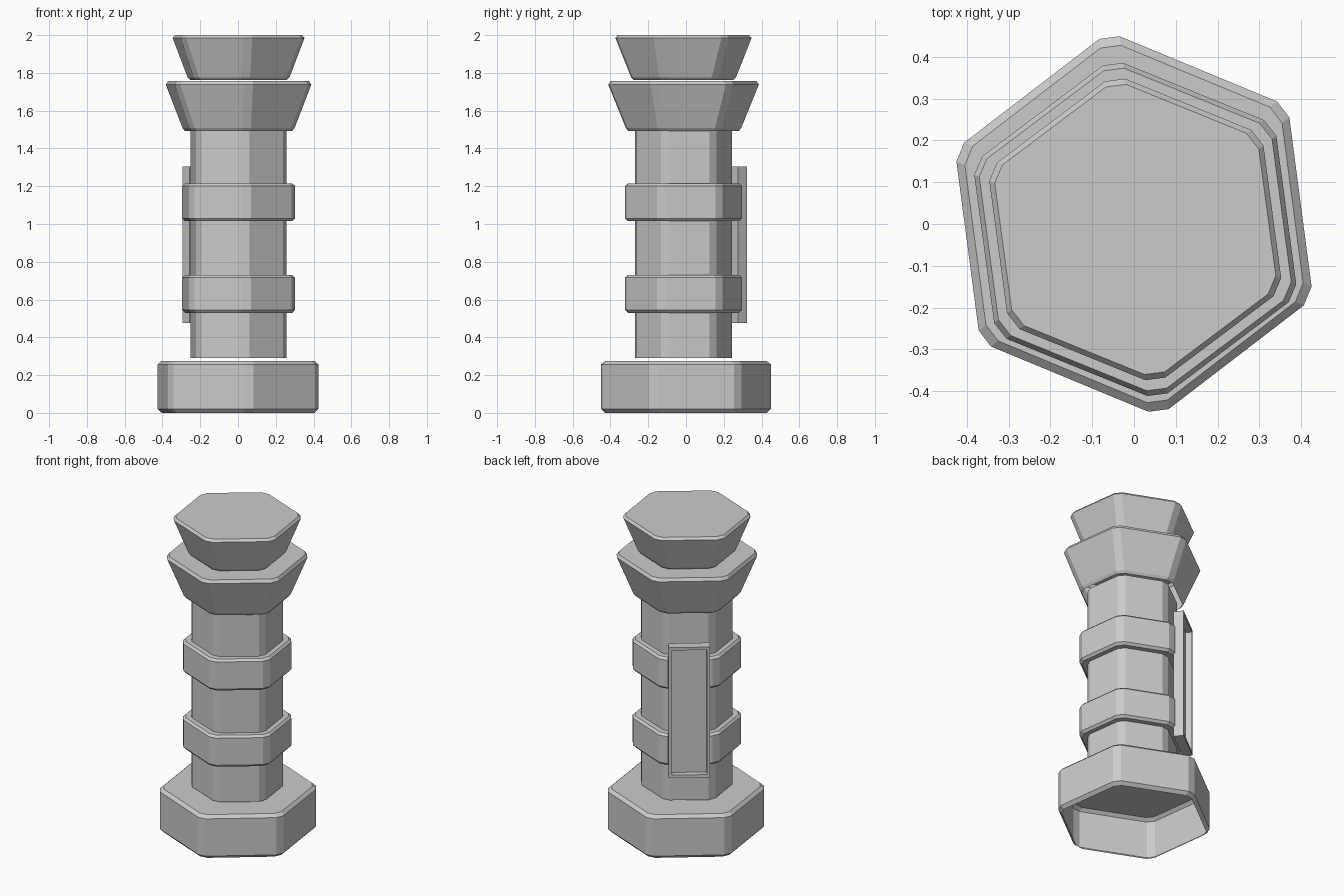
import bpy, bmesh
from math import cos, sin, radians
from mathutils import Vector, Matrix

if "Cube" in bpy.data.objects:
    bpy.data.objects.remove(bpy.data.objects["Cube"])

TURN = -22.5  # rotation of every hexagon


def make(name, bm):
    bmesh.ops.recalc_face_normals(bm, faces=bm.faces)
    mesh = bpy.data.meshes.new(name)
    bm.to_mesh(mesh)
    bm.free()
    obj = bpy.data.objects.new(name, mesh)
    bpy.context.collection.objects.link(obj)
    return obj


def hexagon(r, cut):
    """Hexagon outline with chamfered corners."""
    corners = [Vector((r * cos(radians(TURN + 60 * k)), r * sin(radians(TURN + 60 * k)), 0))
               for k in range(6)]
    pts = []
    for k, c in enumerate(corners):
        for other in (corners[k - 1], corners[(k + 1) % 6]):
            pts.append(c + (other - c).normalized() * cut)
    return pts


def hex_part(name, profile, sy=1.0, centre=(0, 0), bottom=True, top=True, cut=0.028):
    """Loft chamfered hexagons through (radius, height) pairs."""
    bm = bmesh.new()
    loops = [[bm.verts.new((p.x + centre[0], p.y * sy + centre[1], z)) for p in hexagon(r, cut)]
             for r, z in profile]
    for a, b in zip(loops, loops[1:]):
        for i in range(12):
            j = (i + 1) % 12
            bm.faces.new((a[i], a[j], b[j], b[i]))
    if bottom:
        bm.faces.new(loops[0])
    if top:
        bm.faces.new(loops[-1])
    return make(name, bm)


MID = (0.003, -0.013)

# Hollow base, open underneath
hex_part("base", [(0.442, 0), (0.464, 0.02), (0.464, 0.257), (0.442, 0.275)], bottom=False)

# Column
hex_part("column", [(0.28, 0.29), (0.28, 1.5)], 0.965, MID)

# Two bands round the column
for name, z in (("lower_band", 0.53), ("upper_band", 1.015)):
    hex_part(name, [(0.275, z), (0.312, z), (0.327, z + 0.015), (0.327, z + 0.187),
                    (0.312, z + 0.2), (0.275, z + 0.2)], 0.985, MID, False, False)

# Flared collar and cap
hex_part("collar", [(0.312, 1.493), (0.325, 1.508), (0.421, 1.738), (0.408, 1.757)],
         0.98, MID, bottom=False)
hex_part("cap", [(0.282, 1.763), (0.296, 1.776), (0.382, 1.985), (0.368, 2.0)], 0.98, MID)

# Recessed panel floating on the back left face
bm = bmesh.new()
bmesh.ops.create_cube(bm, size=1)
bmesh.ops.scale(bm, vec=(0.06, 0.24, 0.83), verts=bm.verts)
bmesh.ops.translate(bm, vec=(0.301, 0, 0.89), verts=bm.verts)
bm.faces.ensure_lookup_table()
front = max(bm.faces, key=lambda f: f.calc_center_median().x)
bmesh.ops.inset_region(bm, faces=[front], thickness=0.026)
bmesh.ops.translate(bm, vec=(-0.001, 0, 0), verts=front.verts)
pit = bmesh.ops.extrude_discrete_faces(bm, faces=[front])["faces"][0]
bmesh.ops.translate(bm, vec=(-0.037, 0, 0), verts=pit.verts)
bmesh.ops.transform(bm, matrix=Matrix.Translation((*MID, 0)) @ Matrix.Rotation(radians(127.5), 4, 'Z'),
                    verts=bm.verts)
make("back_panel", bm)
